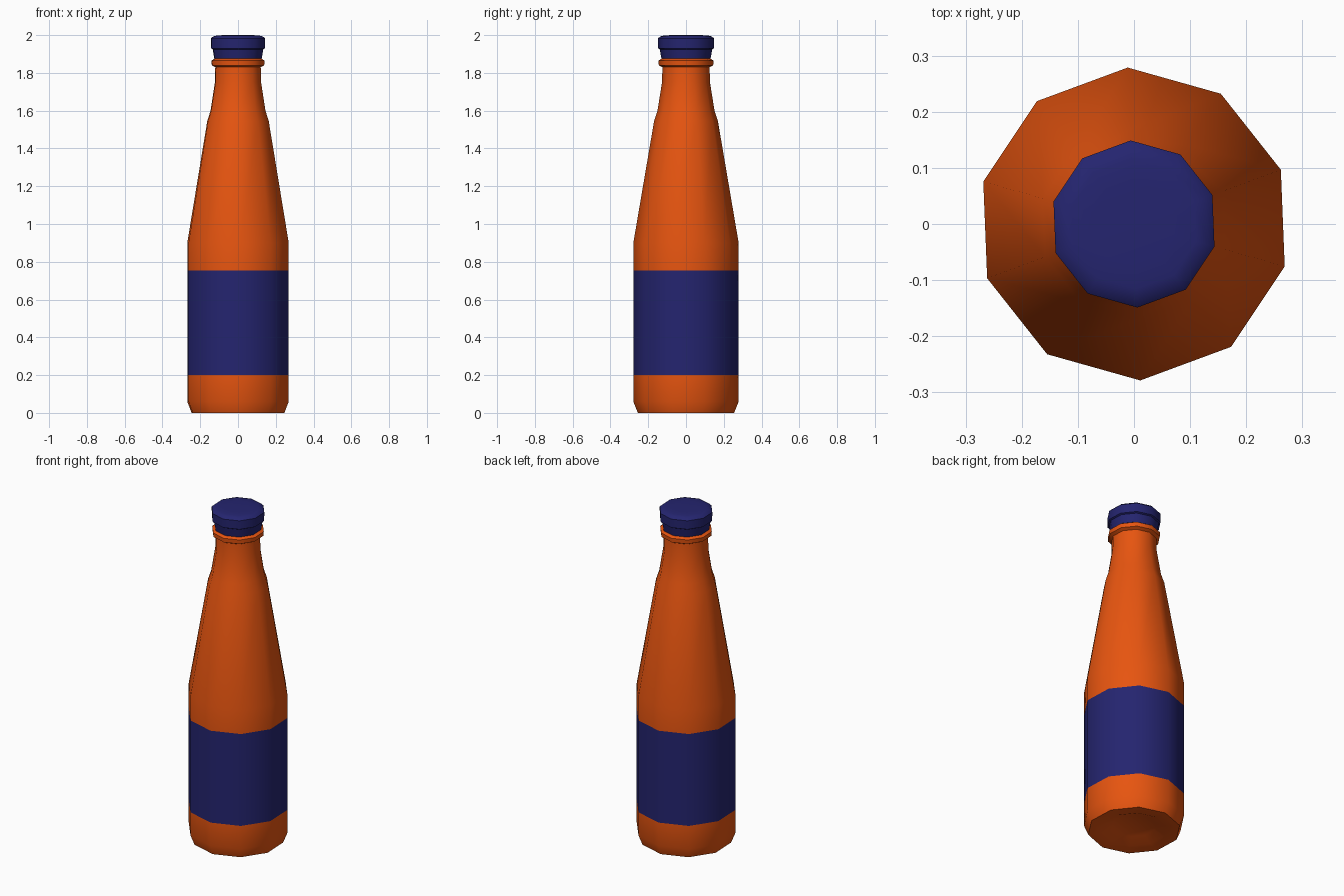
import bpy
import bmesh
from math import cos, sin, radians, tau

SIDES = 10
PHASE = radians(20.3)
LABEL_BOTTOM, LABEL_TOP = 0.2, 0.755

cube = bpy.data.objects.get("Cube")
if cube:
    bpy.data.objects.remove(cube, do_unlink=True)


def make_material(name, color):
    mat = bpy.data.materials.new(name)
    mat.use_nodes = True
    mat.diffuse_color = color
    bsdf = next(n for n in mat.node_tree.nodes if n.type == 'BSDF_PRINCIPLED')
    bsdf.inputs["Base Color"].default_value = color
    return mat


def lathe(name, profile, materials, rule=None):
    """Turn (radius, height) points, from bottom centre to top centre, into a solid."""
    bm = bmesh.new()
    rings = []
    for r, z in profile:
        if r == 0:
            rings.append([bm.verts.new((0, 0, z))] * SIDES)
        else:
            angles = [PHASE + tau * i / SIDES for i in range(SIDES)]
            rings.append([bm.verts.new((r * cos(a), r * sin(a), z)) for a in angles])
    for low, high in zip(rings, rings[1:]):
        for i in range(SIDES):
            j = (i + 1) % SIDES
            corners = dict.fromkeys((low[i], low[j], high[j], high[i]))
            face = bm.faces.new(list(corners))
            if rule:
                face.material_index = rule(face.calc_center_median().z)
    bmesh.ops.recalc_face_normals(bm, faces=bm.faces)
    mesh = bpy.data.meshes.new(name)
    bm.to_mesh(mesh)
    bm.free()
    for mat in materials:
        mesh.materials.append(mat)
    obj = bpy.data.objects.new(name, mesh)
    bpy.context.collection.objects.link(obj)
    bpy.ops.object.select_all(action='DESELECT')
    obj.select_set(True)
    bpy.context.view_layer.objects.active = obj
    bpy.ops.object.shade_smooth_by_angle(angle=radians(40))
    return obj


orange = make_material("orange_glass", (0.8, 0.09, 0.005, 1))
navy = make_material("navy_blue", (0.018, 0.018, 0.16, 1))

# Bottle: hollowed base, straight wall, tapered shoulder, neck and lip
bottle_profile = [
    (0, 0.03), (0.12, 0.03), (0.18, 0.005), (0.255, 0), (0.279, 0.06),
    (0.279, LABEL_BOTTOM), (0.279, LABEL_TOP), (0.279, 0.9),
    (0.169, 1.545), (0.151, 1.6), (0.127, 1.75), (0.125, 1.83),
    (0.144, 1.84), (0.146, 1.865), (0.13, 1.875), (0, 1.875),
]
lathe("bottle", bottle_profile, [orange, navy],
      lambda z: int(LABEL_BOTTOM < z < LABEL_TOP))

# Cap: flared skirt, overhanging rim and gently domed top
cap_profile = [
    (0, 1.874), (0.13, 1.874), (0.139, 1.925), (0.148, 1.93),
    (0.149, 1.982), (0.137, 1.993), (0.115, 1.998), (0.075, 2.0), (0, 2.0),
]
lathe("cap", cap_profile, [navy])
